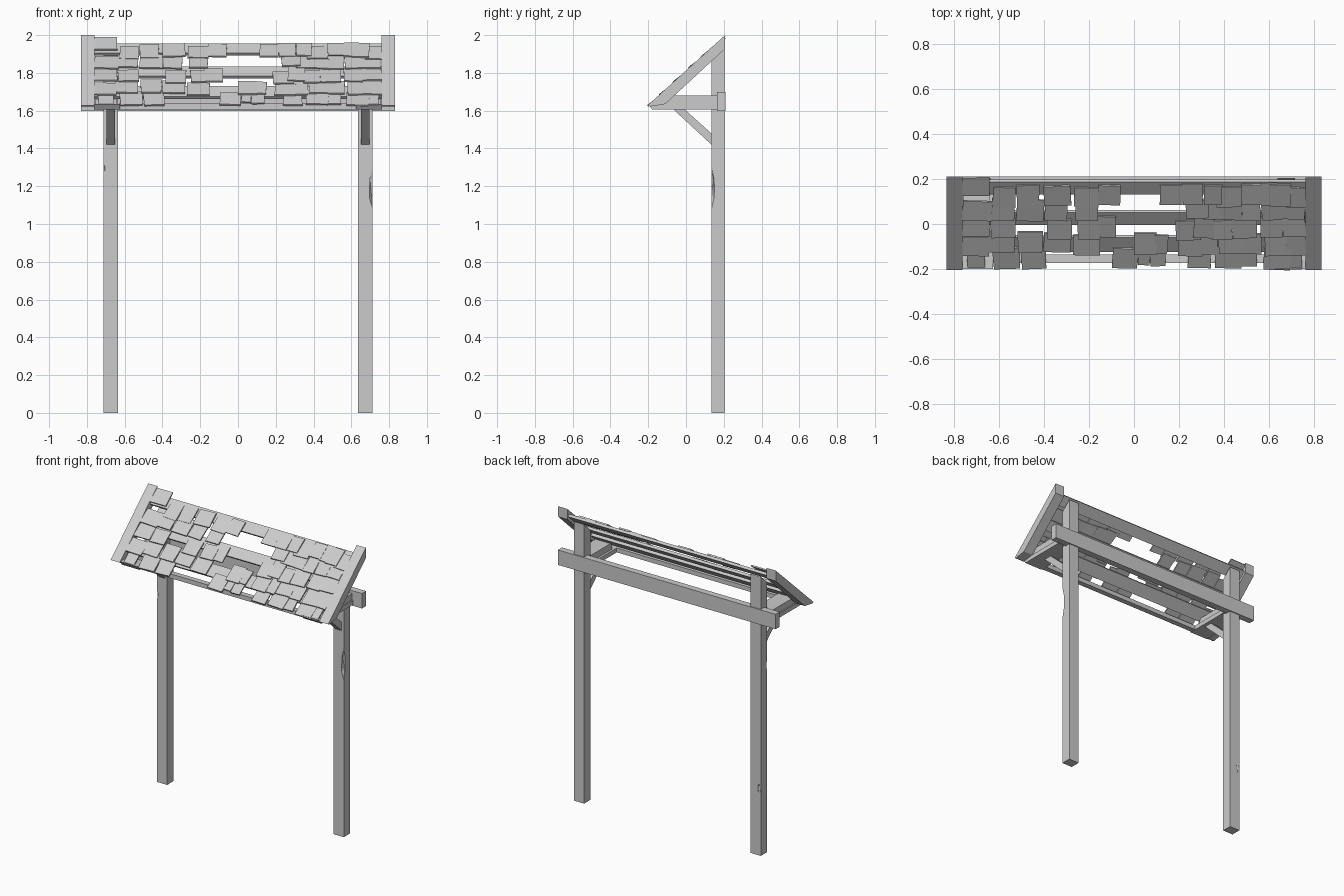
import bpy, bmesh, math, random
from mathutils import Matrix, Vector

if "Cube" in bpy.data.objects:
    bpy.data.objects.remove(bpy.data.objects["Cube"])

random.seed(7)
SLOPE = math.atan2(0.37, 0.405)          # roof pitch


def roof_z(y):
    return 1.63 + (y + 0.2) * math.tan(SLOPE)


def finish(bm, name):
    bmesh.ops.recalc_face_normals(bm, faces=bm.faces)
    me = bpy.data.meshes.new(name)
    bm.to_mesh(me)
    bm.free()
    ob = bpy.data.objects.new(name, me)
    bpy.context.collection.objects.link(ob)
    return ob


def prism(name, x0, x1, profile):
    """Extrude a (y, z) profile along x."""
    bm = bmesh.new()
    face = bm.faces.new([bm.verts.new((x0, y, z)) for y, z in profile])
    ext = bmesh.ops.extrude_face_region(bm, geom=[face])
    verts = [v for v in ext["geom"] if isinstance(v, bmesh.types.BMVert)]
    bmesh.ops.translate(bm, verts=verts, vec=(x1 - x0, 0, 0))
    return finish(bm, name)


def box(name, x0, x1, y0, y1, z0, z1):
    return prism(name, x0, x1, [(y0, z0), (y1, z0), (y1, z1), (y0, z1)])


def chip(post, loc, size):
    """Cut a small weathered notch out of a post."""
    bm = bmesh.new()
    bmesh.ops.create_icosphere(bm, subdivisions=1, radius=1)
    bmesh.ops.transform(bm, verts=bm.verts,
                        matrix=Matrix.Translation(loc) @ Matrix.Diagonal((*size, 1)))
    cutter = finish(bm, "chip_cutter")
    cutter.hide_render = True
    cutter.hide_viewport = True
    mod = post.modifiers.new("chip", 'BOOLEAN')
    mod.operation = 'DIFFERENCE'
    mod.object = cutter
    mod.solver = 'EXACT'


# Supports on both sides
posts = {}
for side, s in (("left", -1), ("right", 1)):
    posts[side] = prism(side + "_post", s * 0.635, s * 0.713,
                        [(0.135, 0), (0.203, 0), (0.203, 1.925), (0.135, 1.863)])
    prism(side + "_brace", s * 0.65, s * 0.695,
          [(-0.065, 1.605), (-0.005, 1.605), (0.137, 1.477), (0.137, 1.418)])
    prism(side + "_arm_plate", s * 0.625, s * 0.762,
          [(-0.2, 1.635), (-0.178, 1.605), (0.167, 1.605), (0.167, 1.635)])
    box(side + "_arm", s * 0.64, s * 0.755, -0.11, 0.167, 1.635, 1.68)
    prism(side + "_barge_board", s * 0.76, s * 0.83,
          [(-0.203, 1.628), (0.207, 2.0), (0.207, 1.928), (-0.11, 1.635), (-0.19, 1.622)])

chip(posts["right"], (0.713, 0.135, 1.19), (0.02, 0.018, 0.11))
chip(posts["left"], (-0.713, 0.135, 1.29), (0.01, 0.01, 0.03))
chip(posts["left"], (-0.70, 0.205, 0.46), (0.012, 0.01, 0.04))

# Long horizontal timbers
box("back_beam", -0.83, 0.83, 0.165, 0.21, 1.597, 1.70)
box("front_rail", -0.63, 0.63, -0.172, -0.135, 1.607, 1.637)


def slab(name, x, y, w, length, thick, lift, tilt=0.0, yaw=0.0, skew=0.0):
    """A flat board lying on the roof slope."""
    bm = bmesh.new()
    bmesh.ops.create_cube(bm, size=1)
    for v in bm.verts:
        v.co = Vector((v.co.x * w * (1 + skew * v.co.y), v.co.y * length, v.co.z * thick))
    n = Vector((0, -math.sin(SLOPE), math.cos(SLOPE)))
    loc = Vector((x, y, roof_z(y))) + n * lift
    m = (Matrix.Translation(loc) @ Matrix.Rotation(SLOPE - tilt, 4, 'X')
         @ Matrix.Rotation(yaw, 4, 'Z'))
    bmesh.ops.transform(bm, verts=bm.verts, matrix=m)
    return finish(bm, name)


# Battens under the shingles
for i, (y, length) in enumerate(((-0.105, 0.085), (0.01, 0.075), (0.145, 0.075))):
    slab(f"batten_{i + 1}", 0, y, 1.53, length, 0.018, -0.028)

# Broken shingle rows: centre y, then (x, width) pairs
rows = [
    (0.165, [(-.70, .12)]),
    (0.120, [(-.575, .10), (-.47, .10), (-.34, .12), (-.21, .11), (-.11, .10), (.165, .10),
             (.26, .09), (.35, .08), (.42, .11), (.52, .09), (.595, .07), (.65, .09), (.72, .09)]),
    (0.060, [(-.695, .13), (-.58, .10), (-.46, .12), (-.345, .10), (-.21, .10),
             (.28, .10), (.35, .08), (.43, .10), (.52, .08), (.61, .09), (.70, .11)]),
    (-0.025, [(-.70, .12), (-.58, .11), (-.33, .11), (-.20, .10), (-.13, .10),
              (.24, .11), (.31, .09), (.39, .09), (.49, .11), (.61, .10), (.71, .10)]),
    (-0.095, [(-.70, .12), (-.59, .12), (-.46, .11), (-.34, .12), (-.21, .12), (.05, .10),
              (.12, .06), (.25, .11), (.32, .10), (.43, .11), (.52, .09), (.64, .12), (.72, .09)]),
    (-0.150, [(-.70, .08), (-.565, .12), (-.445, .11), (-.04, .11), (.045, .05), (.105, .07),
              (.29, .10), (.42, .12), (.51, .07), (.635, .12), (.71, .07)]),
]
for r, (y, pairs) in enumerate(rows):
    for i, (x, w) in enumerate(pairs):
        slab(f"shingle_{r + 1}_{i + 1}", x, y + random.uniform(-0.01, 0.01), w,
             random.uniform(0.10, 0.12), 0.009, random.uniform(-0.012, -0.006),
             tilt=random.uniform(0.08, 0.13), yaw=random.uniform(-0.05, 0.05),
             skew=random.uniform(-0.08, 0.08))
